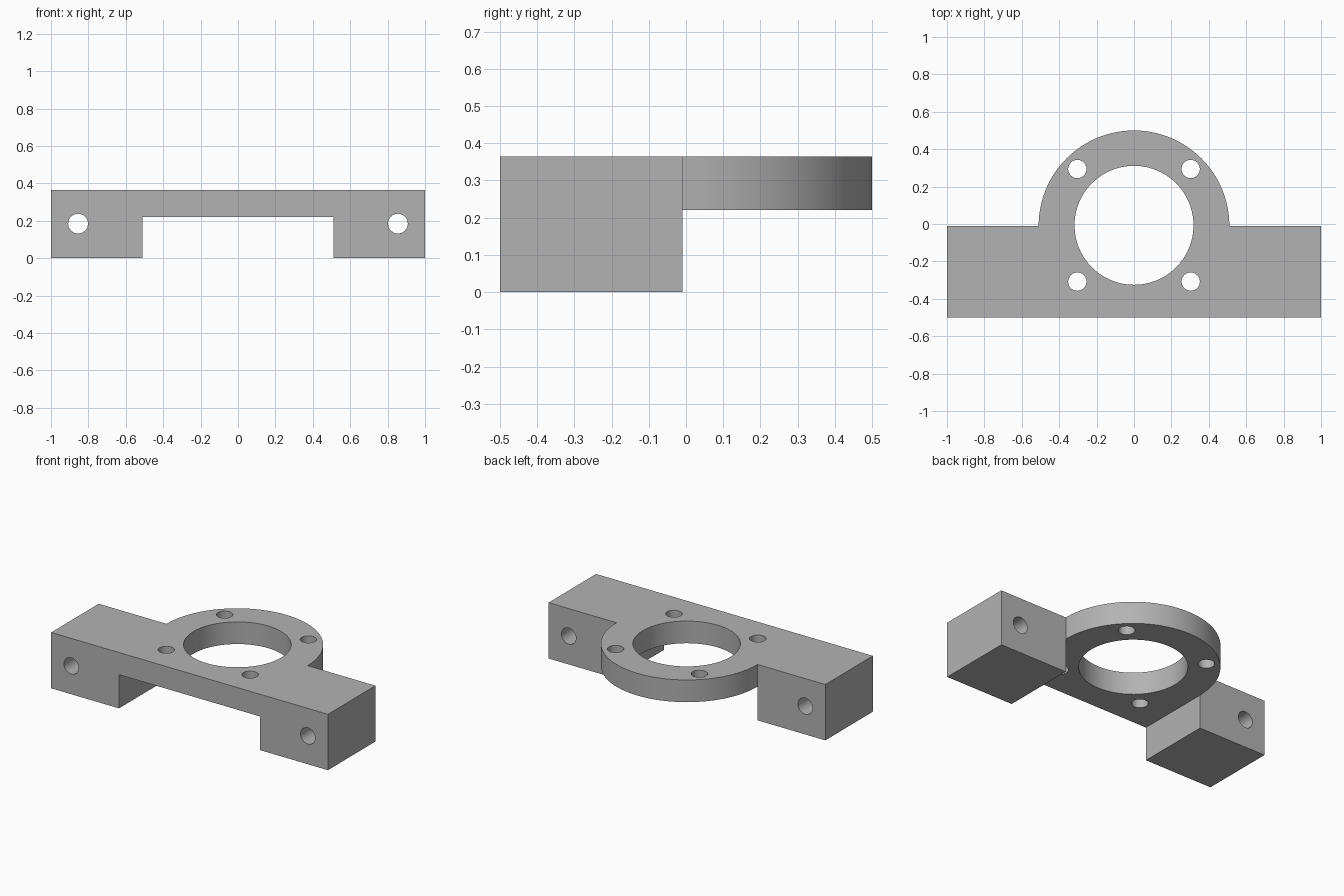
import bpy, bmesh, math
from mathutils import Vector

cube = bpy.data.objects.get("Cube")
if cube:
    bpy.data.objects.remove(cube, do_unlink=True)

HEIGHT, UNDERSIDE = 0.365, 0.22
FRONT, BACK = -0.5, -0.01        # back face of the bar is also the ring centre line
RADIUS, BORE = 0.51, 0.318

steel = bpy.data.materials.new("grey_metal")
steel.use_nodes = True
grey = (0.45, 0.45, 0.45, 1)
steel.diffuse_color = grey
steel.node_tree.nodes["Principled BSDF"].inputs["Base Color"].default_value = grey


def prism(name, outline, sweep):
    """Extrude a closed 3D outline along a vector."""
    bm = bmesh.new()
    face = bm.faces.new([bm.verts.new(p) for p in outline])
    top = bmesh.ops.extrude_face_region(bm, geom=[face])["geom"]
    verts = [v for v in top if isinstance(v, bmesh.types.BMVert)]
    bmesh.ops.translate(bm, verts=verts, vec=Vector(sweep))
    bmesh.ops.recalc_face_normals(bm, faces=bm.faces)
    mesh = bpy.data.meshes.new(name)
    bm.to_mesh(mesh)
    bm.free()
    mesh.materials.append(steel)
    obj = bpy.data.objects.new(name, mesh)
    bpy.context.collection.objects.link(obj)
    return obj


def arc(radius, start, end, steps):
    angles = [start + (end - start) * i / steps for i in range(steps + 1)]
    return [(radius * math.cos(a), radius * math.sin(a)) for a in angles]


def circle(radius, steps):
    return arc(radius, 0, math.tau, steps)[:-1]


def combine(target, tool, operation):
    mod = target.modifiers.new(operation.lower(), 'BOOLEAN')
    mod.operation, mod.solver, mod.object = operation, 'EXACT', tool
    bpy.context.view_layer.objects.active = target
    bpy.ops.object.modifier_apply(modifier=mod.name)
    bpy.data.objects.remove(tool, do_unlink=True)


# Bar with two feet: bridge-shaped front profile swept to the back
half = [(RADIUS, UNDERSIDE), (RADIUS, 0), (1, 0), (1, HEIGHT)]
profile = half + [(-x, z) for x, z in reversed(half)]
bracket = prism("mounting_bracket", [(x, FRONT, z) for x, z in profile],
                (0, BACK - FRONT, 0))

# Half-round flange behind the bar, overlapping into it
rim = [(x, y + BACK) for x, y in arc(RADIUS, 0, math.pi, 64)]
rim += [(-RADIUS, BACK - 0.1), (RADIUS, BACK - 0.1)]
flange = prism("flange", [(x, y, UNDERSIDE) for x, y in rim],
               (0, 0, HEIGHT - UNDERSIDE))
combine(bracket, flange, 'UNION')

# Vertical holes: central bore and four screw holes around it
holes = [(0, 0, BORE, 96)]
holes += [(sx * 0.303, sy * 0.301, 0.049, 32) for sx in (-1, 1) for sy in (-1, 1)]
for cx, cy, r, steps in holes:
    cutter = prism("hole_cutter",
                   [(cx + x, cy + y + BACK + 0.003, -0.1) for x, y in circle(r, steps)],
                   (0, 0, 0.6))
    combine(bracket, cutter, 'DIFFERENCE')

# Horizontal bolt holes through the feet
for side in (-1, 1):
    cutter = prism("bolt_cutter",
                   [(side * 0.855 + x, -0.7, 0.185 + z) for x, z in circle(0.053, 32)],
                   (0, 1, 0))
    combine(bracket, cutter, 'DIFFERENCE')

# Smooth the round walls, keep the edges crisp
bpy.ops.object.select_all(action='DESELECT')
bracket.select_set(True)
bpy.context.view_layer.objects.active = bracket
bpy.ops.object.shade_smooth_by_angle(angle=math.radians(30))
